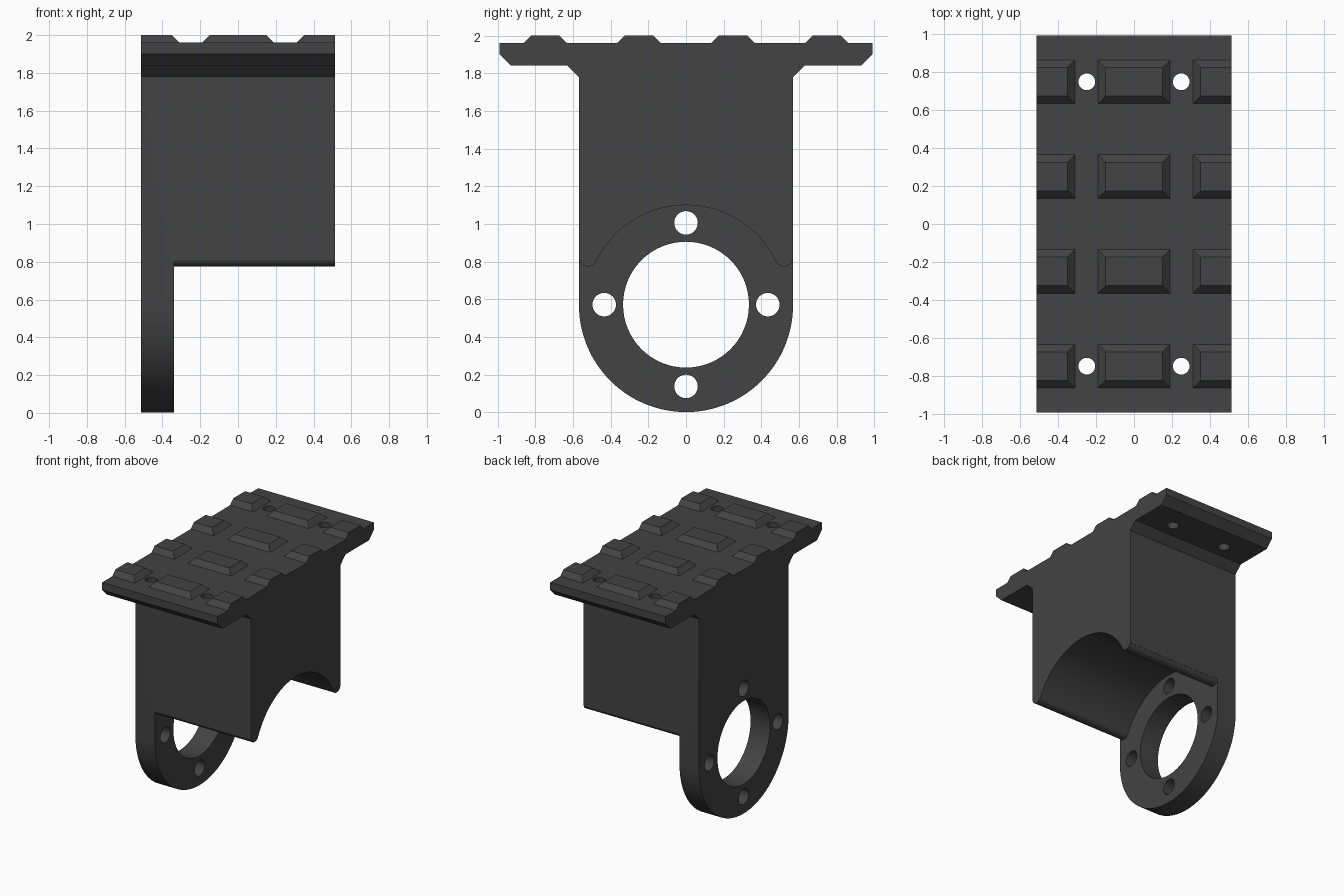
import bpy, bmesh, math
from mathutils import Vector

if "Cube" in bpy.data.objects:
    bpy.data.objects.remove(bpy.data.objects["Cube"])

HX = 0.513          # half width of the bracket
PLATE_X = -0.34     # inner face of the mounting plate
CZ, R = 0.57, 0.568  # ring centre height and outer radius

mat = bpy.data.materials.new("dark grey")
mat.diffuse_color = (0.056, 0.056, 0.056, 1)
mat.use_nodes = True
mat.node_tree.nodes["Principled BSDF"].inputs["Base Color"].default_value = mat.diffuse_color


def arc(cy, cz, r, a0, a1, n):
    """Points on an arc in the yz plane, angles in degrees."""
    out = []
    for i in range(n + 1):
        a = math.radians(a0 + (a1 - a0) * i / n)
        out.append((cy + r * math.cos(a), cz + r * math.sin(a)))
    return out


def finish(name, bm):
    bmesh.ops.recalc_face_normals(bm, faces=bm.faces[:])
    me = bpy.data.meshes.new(name)
    bm.to_mesh(me)
    bm.free()
    me.materials.append(mat)
    ob = bpy.data.objects.new(name, me)
    bpy.context.collection.objects.link(ob)
    return ob


def extrude_x(name, profile, x0, x1):
    """Solid from a yz profile pushed along x."""
    bm = bmesh.new()
    f = bm.faces.new([bm.verts.new((x0, y, z)) for y, z in profile])
    g = bmesh.ops.extrude_face_region(bm, geom=[f])
    moved = [v for v in g["geom"] if isinstance(v, bmesh.types.BMVert)]
    bmesh.ops.translate(bm, verts=moved, vec=Vector((x1 - x0, 0, 0)))
    return finish(name, bm)


def extrude_z(name, cx, cy, r, z0, z1, n=32):
    """Upright cylinder."""
    ob = extrude_x(name, arc(0, 0, r, 0, 360 - 360 / n, n - 1), z0, z1)
    for v in ob.data.vertices:
        x, y, z = v.co
        v.co = (cx + y, cy + z, x)
    return ob


def circle(cy, cz, r, n):
    return arc(cy, cz, r, 0, 360 - 360 / n, n - 1)


# Bracket: rounded plate outline with the flanged top
half = [(R, 1.78), (0.63, 1.84), (0.93, 1.84), (0.99, 1.90), (0.99, 1.96)]
profile = (arc(0, CZ, R, -180, 0, 64) + half
           + [(-y, z) for y, z in reversed(half)])
bracket = extrude_x("bracket", profile, -HX, HX)

# Arched clearance with rounded leg ends, leaving only the plate below
ar, fr = 0.53, 0.048
fy = R - fr
fz = CZ + math.sqrt((ar + fr) ** 2 - fy ** 2)
ang = math.degrees(math.atan2(fz - CZ, fy))
leg = arc(fy, fz, fr, -15, ang - 180, 12)
right = [(0.7, -0.2), (0.7, leg[0][1])] + leg
left = [(-y, z) for y, z in reversed(right)]
arch = arc(0, CZ, ar, ang, 180 - ang, 48)[1:-1]
cutters = [extrude_x("arch_cutter", right + arch + left, PLATE_X, 0.8)]

# Bore and four bolt holes through the plate
cutters.append(extrude_x("bore_cutter", circle(0, CZ + 0.002, 0.334, 64), -0.8, 0.0))
for i in range(4):
    a = i * math.pi / 2
    cutters.append(extrude_x("bolt_cutter", circle(0.434 * math.cos(a),
                   CZ + 0.002 + 0.434 * math.sin(a), 0.0625, 32), -0.8, 0.0))

# Screw holes through the flanges
for sx in (-1, 1):
    for sy in (-1, 1):
        cutters.append(extrude_z("screw_cutter", sx * 0.248, sy * 0.747, 0.044, 1.7, 2.1))

for c in cutters:
    m = bracket.modifiers.new("cut", 'BOOLEAN')
    m.operation, m.solver, m.object = 'DIFFERENCE', 'EXACT', c
    c.hide_render = True

bpy.context.view_layer.objects.active = bracket
bracket.select_set(True)
for m in list(bracket.modifiers):
    bpy.ops.object.modifier_apply(modifier=m.name)
for c in cutters:
    bpy.data.objects.remove(c, do_unlink=True)
for o in bpy.context.selected_objects:
    o.select_set(False)
bracket.select_set(True)
bpy.ops.object.shade_smooth_by_angle(angle=math.radians(30))

# Tread pads: bevelled blocks, cut flush at the outer edges
bm = bmesh.new()
s = 0.04
for y in (-0.747, -0.249, 0.249, 0.747):
    for x0, x1, t0, t1 in ((-HX, -0.31, -HX, -0.31 - s),
                           (-0.19, 0.19, -0.19 + s, 0.19 - s),
                           (0.31, HX, 0.31 + s, HX)):
        lo, hi = 0.115, 0.115 - s
        b = [bm.verts.new(p) for p in ((x0, y - lo, 1.96), (x1, y - lo, 1.96),
                                       (x1, y + lo, 1.96), (x0, y + lo, 1.96))]
        t = [bm.verts.new(p) for p in ((t0, y - hi, 2.0), (t1, y - hi, 2.0),
                                       (t1, y + hi, 2.0), (t0, y + hi, 2.0))]
        bm.faces.new(t)
        for i in range(4):
            j = (i + 1) % 4
            bm.faces.new((b[i], b[j], t[j], t[i]))
finish("tread_pads", bm)
